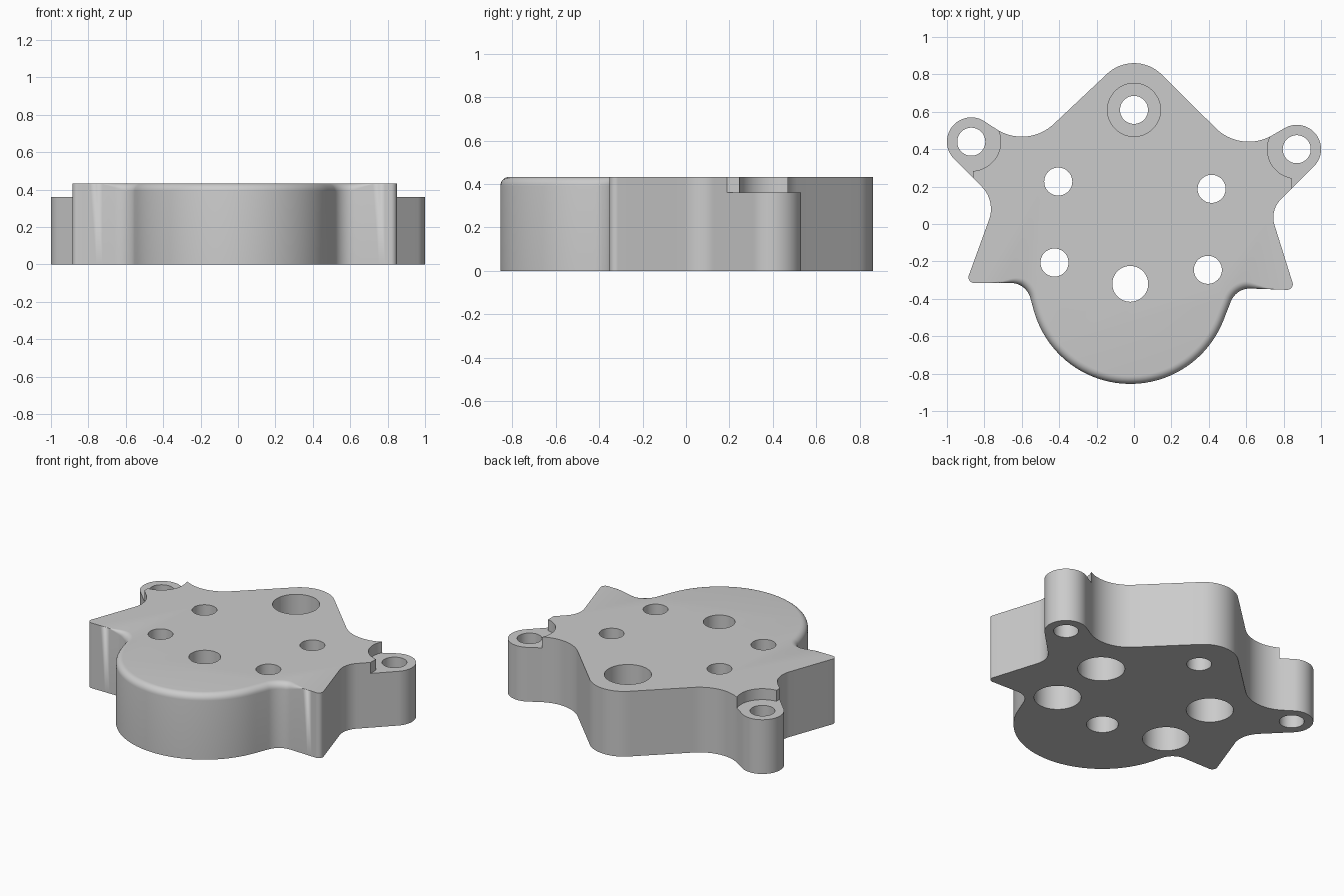
import bpy, bmesh
from math import atan2, acos, cos, sin, pi, hypot, tau

if "Cube" in bpy.data.objects:
    bpy.data.objects.remove(bpy.data.objects["Cube"], do_unlink=True)

HEIGHT, LUG_HEIGHT = 0.433, 0.36

grey = bpy.data.materials.new("plain_grey")
grey.use_nodes = True
grey.diffuse_color = (0.6, 0.6, 0.6, 1)
grey.node_tree.nodes["Principled BSDF"].inputs["Base Color"].default_value = (0.6, 0.6, 0.6, 1)

# Outline as a belt of tangent circles, clockwise from the back: x, y, radius (negative = concave)
LUGS = [(0.87, 0.40, 0.13), (-0.87, 0.44, 0.13)]
CIRCLES = [
    (0, 0.65, 0.21),            # back nose
    (0.613, 0.69, -0.25),
    LUGS[0],
    (0.88, 0.035, -0.135),
    (0.819, -0.322, 0.03),      # left tip
    (0.62, -0.455, -0.11),
    (-0.02, -0.32, 0.535),      # front disc
    (-0.66, -0.425, -0.11),
    (-0.855, -0.285, 0.03),     # right tip
    (-0.935, 0.08, -0.17),
    LUGS[1],
    (-0.60, 0.717, -0.25),
]


def belt(circles, step=0.06, line_cuts=6):
    """Return (x, y, normal angle) points along arcs and their joining tangents."""
    n = len(circles)
    tangents = []
    for i in range(n):
        (x1, y1, r1), (x2, y2, r2) = circles[i], circles[(i + 1) % n]
        ratio = max(-1, min(1, (r1 - r2) / hypot(x2 - x1, y2 - y1)))
        tangents.append(atan2(y2 - y1, x2 - x1) + acos(ratio))
    points = []
    for i, (x, y, r) in enumerate(circles):
        start, end = tangents[i - 1], tangents[i]
        sweep = -((start - end) % tau) if r > 0 else (end - start) % tau
        count = max(5, int(abs(sweep) / step))
        for k in range(count + 1):
            a = start + sweep * k / count
            points.append((x + r * cos(a), y + r * sin(a), a))
        x2, y2, r2 = circles[(i + 1) % n]
        px, py, a = points[-1]
        qx, qy = x2 + r2 * cos(end), y2 + r2 * sin(end)
        for k in range(1, line_cuts):
            t = k / line_cuts
            points.append((px + (qx - px) * t, py + (qy - py) * t, a))
    return points


def round_over(x, y):
    """Top edge radius: full around the front disc, fading out towards the tips."""
    if y > -0.28:
        return 0
    return 0.042 * max(0, min(1, (0.73 - abs(x)) / 0.13))


def make_object(name, bm):
    bmesh.ops.recalc_face_normals(bm, faces=bm.faces)
    mesh = bpy.data.meshes.new(name)
    bm.to_mesh(mesh)
    bm.free()
    obj = bpy.data.objects.new(name, mesh)
    bpy.context.collection.objects.link(obj)
    mesh.materials.append(grey)
    return obj


# Plate body: stacked rings with a rounded top edge at the front
outline = belt(CIRCLES)
bm = bmesh.new()
rings = [[bm.verts.new((x, y, 0)) for x, y, a in outline]]
STEPS = 6
for s in range(STEPS + 1):
    t = s / STEPS * pi / 2
    ring = []
    for x, y, a in outline:
        r = round_over(x, y)
        inset = r * (1 - cos(t))
        ring.append(bm.verts.new((x - inset * cos(a), y - inset * sin(a), HEIGHT - r + r * sin(t))))
    rings.append(ring)
for low, high in zip(rings, rings[1:]):
    for i in range(len(low)):
        bm.faces.new((low[i - 1], low[i], high[i], high[i - 1]))
bm.faces.new(rings[0])
bm.faces.new(rings[-1])
bmesh.ops.remove_doubles(bm, verts=bm.verts, dist=0.0004)
bmesh.ops.dissolve_degenerate(bm, edges=bm.edges, dist=0.0001)
plate = make_object("mounting_plate", bm)


def cut(cutter):
    cutter.hide_render = True
    mod = plate.modifiers.new("cut", "BOOLEAN")
    mod.operation = "DIFFERENCE"
    mod.solver = "EXACT"
    mod.object = cutter
    bpy.context.view_layer.objects.active = plate
    bpy.ops.object.modifier_apply(modifier=mod.name)
    bpy.data.objects.remove(cutter, do_unlink=True)


def cut_cylinder(x, y, r, z1, z2):
    bm = bmesh.new()
    bmesh.ops.create_cone(bm, cap_ends=True, segments=48, radius1=r, radius2=r, depth=z2 - z1)
    bmesh.ops.translate(bm, verts=bm.verts, vec=(x, y, (z1 + z2) / 2))
    cut(make_object("hole_cutter", bm))


def cut_box(x1, x2, y1, y2, z1, z2):
    bm = bmesh.new()
    bmesh.ops.create_cube(bm, size=1)
    bmesh.ops.scale(bm, verts=bm.verts, vec=(x2 - x1, y2 - y1, z2 - z1))
    bmesh.ops.translate(bm, verts=bm.verts, vec=((x1 + x2) / 2, (y1 + y2) / 2, (z1 + z2) / 2))
    cut(make_object("step_cutter", bm))


# Lowered lugs with their bolt holes
for (x, y, r), edge in zip(LUGS, (0.842, -0.862)):
    cut_cylinder(x, y, 0.157, LUG_HEIGHT, 0.6)
    cut_box(min(edge, edge * 1.3), max(edge, edge * 1.3), 0.1, y, LUG_HEIGHT, 0.6)
    cut_cylinder(x, y, 0.075, -0.1, 0.6)

# Back bolt hole, counterbored from above
cut_cylinder(0, 0.61, 0.075, -0.1, 0.6)
cut_cylinder(0, 0.61, 0.142, 0.21, 0.6)

# Four inner bolt holes, counterbored from below
for x, y in ((-0.405, 0.227), (0.415, 0.188), (-0.425, -0.206), (0.395, -0.245)):
    cut_cylinder(x, y, 0.075, -0.1, 0.6)
    cut_cylinder(x, y, 0.142, -0.1, 0.22)

# Plain centre hole of the disc
cut_cylinder(-0.02, -0.32, 0.096, -0.1, 0.6)

bpy.ops.object.select_all(action="DESELECT")
plate.select_set(True)
bpy.context.view_layer.objects.active = plate
bpy.ops.object.shade_smooth_by_angle(angle=pi / 6)
